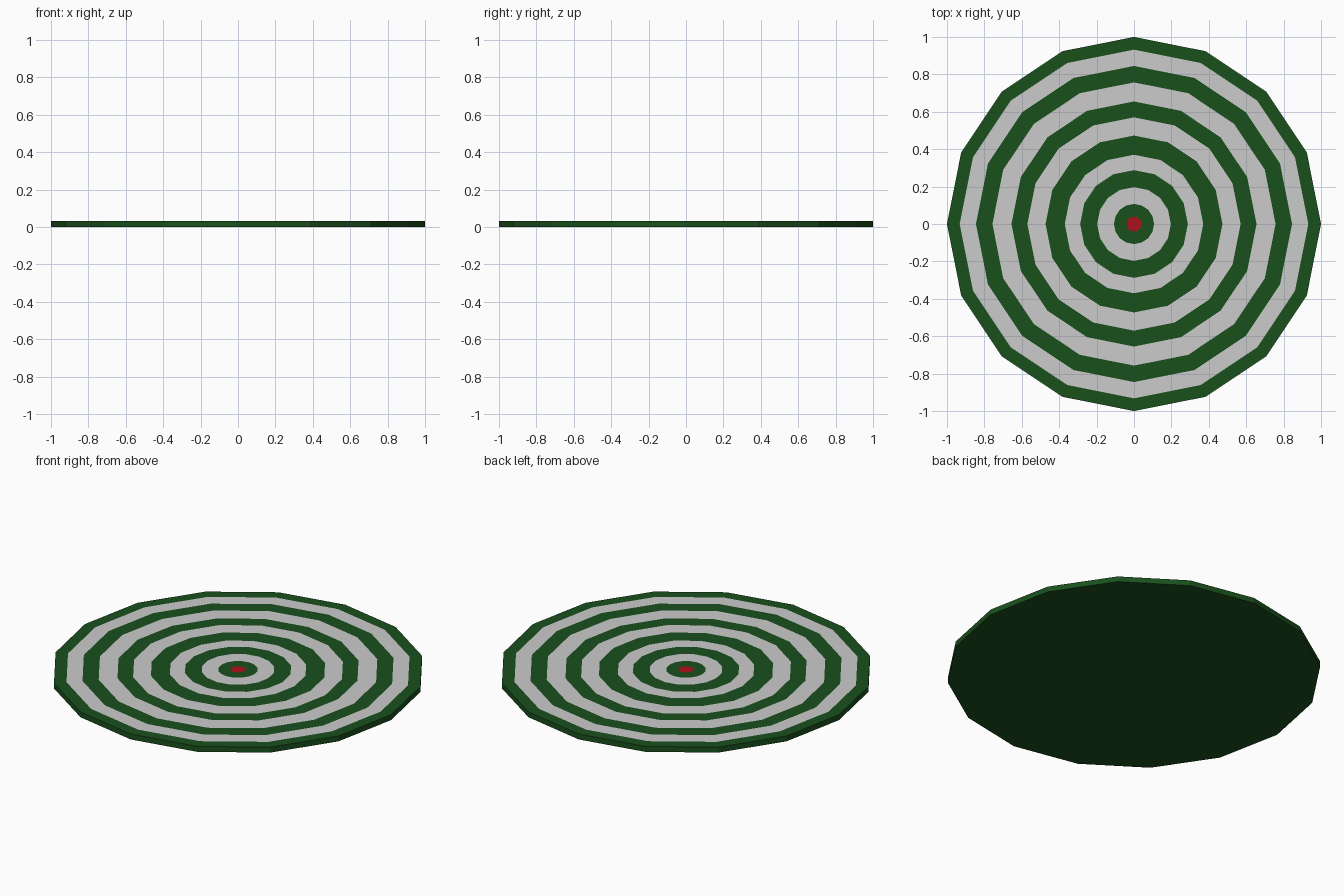
import bpy, bmesh
from math import cos, sin, pi

if "Cube" in bpy.data.objects:
    bpy.data.objects.remove(bpy.data.objects["Cube"])

SIDES, TOP = 16, 0.032
# ring boundaries, from the rim to the centre spot
RADII = [1.0, 0.932, 0.845, 0.757, 0.655, 0.57, 0.473, 0.37, 0.288, 0.197, 0.107, 0.04]


def material(name, color):
    m = bpy.data.materials.new(name)
    m.diffuse_color = color
    m.use_nodes = True
    m.node_tree.nodes["Principled BSDF"].inputs["Base Color"].default_value = m.diffuse_color
    return m


def loop(bm, r, z):
    return [bm.verts.new((r * cos(2 * pi * i / SIDES), r * sin(2 * pi * i / SIDES), z))
            for i in range(SIDES)]


def bridge(bm, outer, inner):
    for i in range(SIDES):
        j = (i + 1) % SIDES
        bm.faces.new((outer[i], outer[j], inner[j], inner[i]))


def finish(bm, name, mat=None):
    me = bpy.data.meshes.new(name)
    bm.to_mesh(me)
    bm.free()
    ob = bpy.data.objects.new(name, me)
    bpy.context.collection.objects.link(ob)
    if mat:
        me.materials.append(mat)


green = material("green", (0.01, 0.08, 0.012, 1))
red = material("red", (0.45, 0.005, 0.01, 1))

# green board: underside, rim wall and the green rings of the face
bm = bmesh.new()
bottom = loop(bm, 1.0, 0)
bm.faces.new(bottom[::-1])
for k in range(0, len(RADII), 2):
    outer = loop(bm, RADII[k], TOP)
    if k == 0:
        bridge(bm, bottom, outer)
    bridge(bm, outer, loop(bm, RADII[k + 1], TOP))
finish(bm, "target_board", green)

# pale rings inlaid flush between the green ones
bm = bmesh.new()
for k in range(1, len(RADII) - 1, 2):
    bridge(bm, loop(bm, RADII[k], TOP), loop(bm, RADII[k + 1], TOP))
finish(bm, "pale_rings")

# red centre spot
bm = bmesh.new()
bm.faces.new(loop(bm, RADII[-1], TOP))
finish(bm, "bullseye", red)
